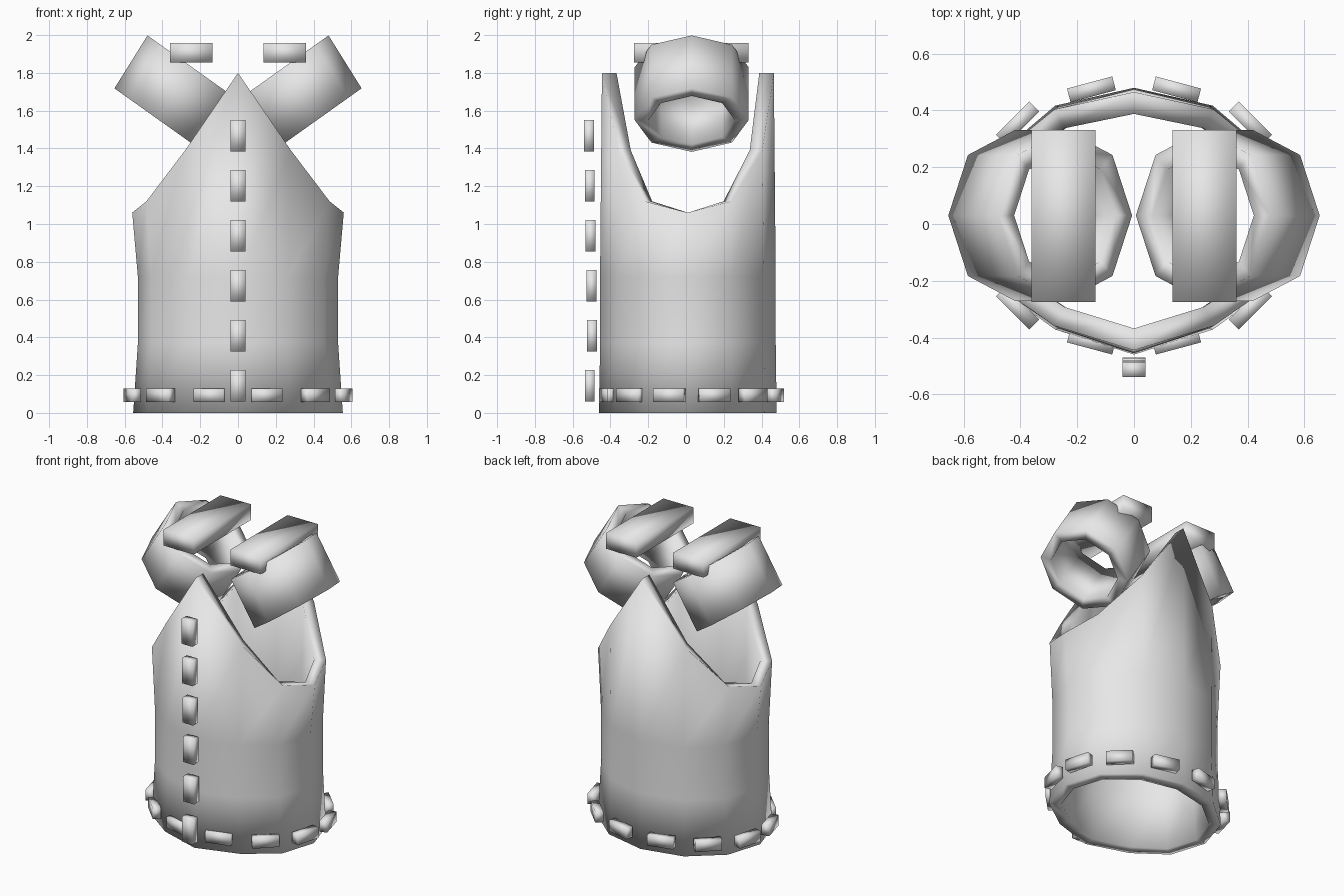
import bpy
import math
from mathutils import Vector

if "Cube" in bpy.data.objects:
    bpy.data.objects.remove(bpy.data.objects["Cube"])

grey = bpy.data.materials.new("light_grey")
grey.diffuse_color = (0.8, 0.8, 0.8, 1)
grey.use_nodes = True
grey.node_tree.nodes["Principled BSDF"].inputs["Base Color"].default_value = grey.diffuse_color


def make_object(name, verts, faces):
    mesh = bpy.data.meshes.new(name)
    mesh.from_pydata(verts, [], faces)
    mesh.materials.append(grey)
    mesh.shade_smooth()
    obj = bpy.data.objects.new(name, mesh)
    bpy.context.collection.objects.link(obj)
    return obj


def loft_closed(name, rings):
    """Bridge rings in order and join the last one back to the first."""
    n, m = len(rings[0]), len(rings)
    verts = [v for ring in rings for v in ring]
    faces = []
    for r in range(m):
        a, b = r * n, ((r + 1) % m) * n
        for i in range(n):
            j = (i + 1) % n
            faces.append((a + i, a + j, b + j, b + i))
    return make_object(name, verts, faces)


def box(name, centre, size, turn=0.0):
    sx, sy, sz = (s / 2 for s in size)
    verts = [(x, y, z) for z in (-sz, sz)
             for x, y in ((-sx, -sy), (sx, -sy), (sx, sy), (-sx, sy))]
    faces = [(3, 2, 1, 0), (4, 5, 6, 7), (0, 1, 5, 4),
             (1, 2, 6, 5), (2, 3, 7, 6), (3, 0, 4, 7)]
    obj = make_object(name, verts, faces)
    obj.location = centre
    obj.rotation_euler.z = turn
    return obj


# Body: twelve-sided oval tube, rim peaking at front and back
RIM = [1.06, 1.12, 1.39, 1.80]          # from side (0) to front or back (3)
ROWS = [(0, 0.555, 0.47), (0.37, 0.53, 0.465), (0.72, 0.53, 0.465)]


def body_ring(z, rx, ry, inset):
    ring = []
    for k in range(12):
        a = math.radians(30 * k)
        step = min(k % 6, 6 - k % 6)
        y = 0.01 + (ry - inset * 1.1) * math.sin(a)
        if k in (8, 10):                 # slightly pointed front
            y += 0.025
        ring.append(((rx - inset) * math.cos(a), y,
                     RIM[step] if z is None else z))
    return ring


rows = ROWS + [(None, 0.56, 0.455)]
outer = [body_ring(*r, 0) for r in rows]
inner = [body_ring(*r, 0.07) for r in reversed(rows)]
loft_closed("bodice", outer + inner)

# Sleeves: short eight-sided rings tilted outward and down
for side, label in ((1, "right"), (-1, "left")):
    low, high = Vector((0.418, 0.03, 1.55)), Vector((0.243, 0.03, 1.83))
    across = Vector((0.815, 0, 0.58))

    def sleeve_ring(centre, radius):
        ring = []
        for k in range(8):
            a = math.radians(45 * k)
            p = centre + across * (radius * math.cos(a))
            p.y += 1.04 * radius * math.sin(a)
            p.x *= side
            ring.append(p)
        return ring if side < 0 else ring[::-1]

    loft_closed(label + "_sleeve", [
        sleeve_ring(low, 0.29), sleeve_ring(low, 0.22),
        sleeve_ring(high, 0.22), sleeve_ring(high, 0.29)])
    # Flat strap over each shoulder
    box(label + "_shoulder_strap", (side * 0.248, 0.028, 1.907),
        (0.225, 0.605, 0.105))

# Front fastenings
for i, y in enumerate((-0.51, -0.497, -0.5, -0.505, -0.51, -0.513)):
    box("front_button", (0, y, 0.143 + 0.265 * i), (0.08, 0.052, 0.167))

# Studs around the hem
for k in range(12):
    a = math.radians(15 + 30 * k)
    box("hem_stud", (0.58 * math.sin(a), 0.03 + 0.46 * math.cos(a), 0.093),
        (0.165, 0.05, 0.07), -a)
